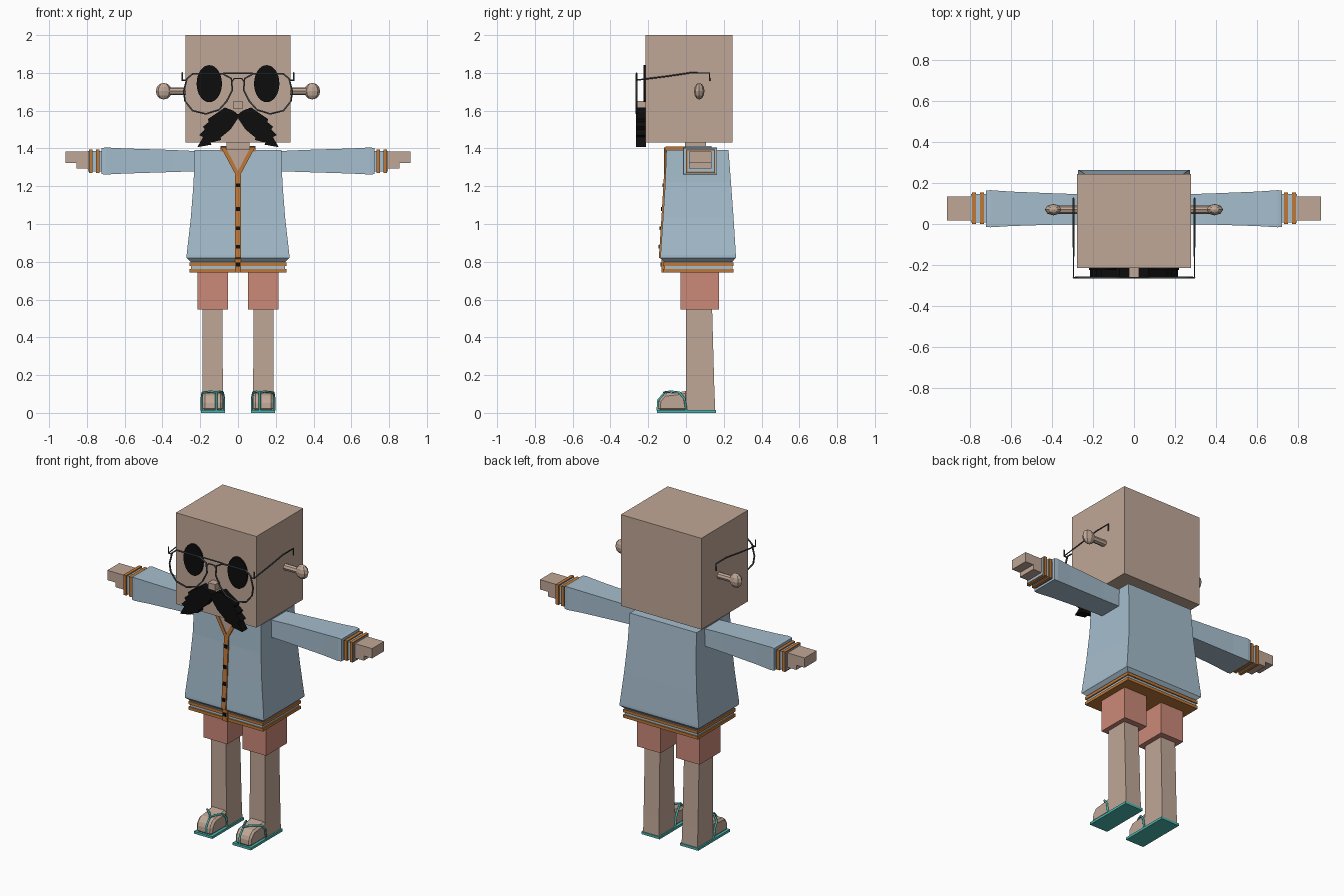
import bpy, bmesh, math
from mathutils import Vector

if "Cube" in bpy.data.objects:
    bpy.data.objects.remove(bpy.data.objects["Cube"])


def material(name, r, g, b):
    m = bpy.data.materials.new(name)
    m.use_nodes = True
    m.diffuse_color = (r, g, b, 1)
    m.node_tree.nodes["Principled BSDF"].inputs["Base Color"].default_value = (r, g, b, 1)
    return m


SKIN = material("skin", 0.53, 0.39, 0.31)
DENIM = material("light blue cloth", 0.38, 0.51, 0.61)
SALMON = material("salmon cloth", 0.60, 0.25, 0.19)
ORANGE = material("orange trim", 0.52, 0.19, 0.04)
TEAL = material("teal rubber", 0.07, 0.46, 0.42)
BLACK = material("black", 0.004, 0.004, 0.004)
METAL = material("dark metal", 0.06, 0.075, 0.08)


def finish(ob, mat, mirror):
    bpy.context.collection.objects.link(ob)
    ob.data.materials.append(mat)
    if mirror:
        mod = ob.modifiers.new("Mirror", 'MIRROR')
        mod.use_mirror_merge = False
    return ob


def skin_rings(name, rings, mat, mirror=False):
    """Join a list of matching rings of points and cap the ends."""
    bm = bmesh.new()
    loops = [[bm.verts.new(p) for p in ring] for ring in rings]
    n = len(loops[0])
    for a, b in zip(loops, loops[1:]):
        for i in range(n):
            bm.faces.new((a[i], a[(i + 1) % n], b[(i + 1) % n], b[i]))
    bm.faces.new(loops[0])
    bm.faces.new(loops[-1])
    bmesh.ops.recalc_face_normals(bm, faces=bm.faces)
    me = bpy.data.meshes.new(name)
    bm.to_mesh(me)
    bm.free()
    return finish(bpy.data.objects.new(name, me), mat, mirror)


def box(name, x, y, z, mat, mirror=False):
    rings = [[(x[0], y[0], h), (x[1], y[0], h), (x[1], y[1], h), (x[0], y[1], h)] for h in z]
    return skin_rings(name, rings, mat, mirror)


def loft_z(name, rows, mat, mirror=False):
    """Rows are height, x range, y range."""
    return skin_rings(name, [[(a, c, z), (b, c, z), (b, d, z), (a, d, z)]
                             for z, a, b, c, d in rows], mat, mirror)


def loft_x(name, rows, mat, mirror=False):
    """Rows are x, y range, z range."""
    return skin_rings(name, [[(x, a, c), (x, b, c), (x, b, d), (x, a, d)]
                             for x, a, b, c, d in rows], mat, mirror)


def plate(name, outline, y0, y1, mat, mirror=False):
    """Outline in x and z, extruded along y."""
    return skin_rings(name, [[(x, y, z) for x, z in outline] for y in (y0, y1)], mat, mirror)


def wire(name, paths, radius, mat, mirror=False):
    cu = bpy.data.curves.new(name, 'CURVE')
    cu.dimensions = '3D'
    cu.bevel_depth = radius
    cu.bevel_resolution = 1
    cu.use_fill_caps = True
    for pts, closed in paths:
        sp = cu.splines.new('POLY')
        sp.points.add(len(pts) - 1)
        for p, co in zip(sp.points, pts):
            p.co = (*co, 1)
        sp.use_cyclic_u = closed
    return finish(bpy.data.objects.new(name, cu), mat, mirror)


# Head, neck and nose
box("head", (-0.277, 0.277), (-0.215, 0.245), (1.432, 2.0), SKIN)
box("neck", (-0.06, 0.06), (-0.005, 0.105), (1.36, 1.44), SKIN)
box("nose", (-0.025, 0.025), (-0.26, -0.21), (1.61, 1.65), SKIN)

# Ears: a short stem with a faceted bulb
ring = lambda x, r: [(x, 0.07 + r * math.cos(k * math.pi / 4), 1.703 + r * math.sin(k * math.pi / 4))
                     for k in range(8)]
skin_rings("ear_stems", [ring(0.27, 0.02), ring(0.37, 0.02)], SKIN, True)
bm = bmesh.new()
bmesh.ops.create_uvsphere(bm, u_segments=8, v_segments=6, radius=1)
for v in bm.verts:
    v.co = Vector((0.393, 0.07, 1.703)) + v.co * Vector((0.042, 0.028, 0.044))
me = bpy.data.meshes.new("ear_bulbs")
bm.to_mesh(me)
bm.free()
finish(bpy.data.objects.new("ear_bulbs", me), SKIN, True)

# Eyes: flat upright ovals
oval = [(0.152 + 0.067 * math.cos(k * math.pi / 16), 1.743 + 0.098 * math.sin(k * math.pi / 16))
        for k in range(32)]
plate("eyes", oval, -0.224, -0.215, BLACK, True)

# Moustache with ragged tips
half = [(0, 1.58), (0.025, 1.6), (0.07, 1.617), (0.115, 1.585), (0.16, 1.555), (0.155, 1.54),
        (0.185, 1.515), (0.175, 1.5), (0.205, 1.47), (0.185, 1.46), (0.215, 1.407),
        (0.14, 1.42), (0.145, 1.43), (0.09, 1.445), (0.092, 1.458), (0.04, 1.5), (0, 1.56)]
plate("moustache", half, -0.264, -0.213, BLACK, True)

# Spectacles
G = -0.262
lens = [(0.035, 1.77), (0.03, 1.71), (0.06, 1.65), (0.1, 1.605), (0.17, 1.583), (0.24, 1.6),
        (0.28, 1.65), (0.288, 1.7), (0.27, 1.77), (0.24, 1.795), (0.08, 1.795)]
wire("spectacle_rims", [([(x, G, z) for x, z in lens], True)], 0.005, METAL, True)
wire("spectacle_bridge", [([(-0.08, G, 1.798), (0.08, G, 1.798)], False),
                          ([(-0.035, G, 1.75), (-0.02, G, 1.77), (0.02, G, 1.77), (0.035, G, 1.75)], False)],
     0.004, METAL)
wire("spectacle_arms", [([(0.27, G, 1.76), (0.295, G, 1.762), (0.295, -0.1, 1.782), (0.295, 0.02, 1.8),
                          (0.295, 0.125, 1.8), (0.295, 0.125, 1.757)], False),
                        ([(0.295, G, 1.76), (0.295, G, 1.802)], False)], 0.004, METAL, True)

# Jacket body flaring to the hem
loft_z("jacket", [(0.8, -0.25, 0.25, -0.115, 0.245), (0.82, -0.272, 0.272, -0.135, 0.264),
                  (0.835, -0.272, 0.272, -0.135, 0.264), (1.03, -0.25, 0.25, -0.122, 0.252),
                  (1.22, -0.235, 0.235, -0.11, 0.238), (1.392, -0.23, 0.23, -0.104, 0.225)], DENIM)
box("hem_band", (-0.25, 0.25), (-0.115, 0.245), (0.745, 0.81), DENIM)
for i, z in enumerate((0.753, 0.787)):
    box(f"hem_stripe_{i + 1}", (-0.257, 0.257), (-0.122, 0.252), (z - 0.009, z + 0.009), ORANGE)


def front_y(z):
    """Depth of the jacket front at a height."""
    if z < 0.82:
        return -0.122
    if z < 1.22:
        return -0.135 + (z - 0.835) / 0.385 * 0.025
    return -0.11 + (z - 1.22) / 0.172 * 0.006


# Button strip, open neckline and collar
strip = [(0.743, 0.125), (0.815, 0.125), (0.822, 0.138), (0.835, 0.138), (1.03, 0.125), (1.27, 0.111)]
loft_z("button_strip", [(z, -0.015, 0.015, -d - 0.005, -0.1) for z, d in strip], ORANGE)
for i, z in enumerate((0.785, 0.88, 0.978, 1.08, 1.205)):
    y = front_y(z)
    box(f"button_{i + 1}", (-0.01, 0.01), (y - 0.014, y), (z - 0.01, z + 0.01), BLACK)
plate("open_neckline", [(-0.07, 1.394), (0.07, 1.394), (0, 1.26)], -0.112, -0.104, SKIN)
plate("neckline_trim", [(0, 1.25), (0.015, 1.265), (0.09, 1.405), (0.065, 1.405), (0, 1.28)],
      -0.117, -0.1, ORANGE, True)
box("collar_front", (0.06, 0.092), (-0.108, 0.0), (1.385, 1.41), ORANGE, True)
box("collar_sides", (0.06, 0.092), (0.0, 0.135), (1.385, 1.412), DENIM, True)
box("collar_back", (-0.092, 0.092), (0.108, 0.135), (1.385, 1.412), DENIM)

# Sleeves, cuffs and hands
loft_x("sleeves", [(0.2, -0.002, 0.145, 1.28, 1.385), (0.35, -0.002, 0.148, 1.275, 1.392),
                   (0.6, -0.01, 0.158, 1.267, 1.4), (0.7, -0.016, 0.165, 1.262, 1.405),
                   (0.722, -0.014, 0.163, 1.264, 1.402)], DENIM, True)
box("cuffs", (0.7, 0.795), (0.008, 0.147), (1.277, 1.387), DENIM, True)
for i, x in enumerate((0.742, 0.78)):
    box(f"cuff_stripes_{i + 1}", (x - 0.01, x + 0.01), (0.0, 0.154), (1.27, 1.394), ORANGE, True)
box("hands", (0.78, 0.912), (0.017, 0.135), (1.322, 1.383), SKIN, True)
box("palms", (0.78, 0.855), (0.017, 0.135), (1.293, 1.33), SKIN, True)

# Shorts and legs
box("shorts", (0.053, 0.215), (-0.03, 0.175), (0.547, 0.76), SALMON, True)
loft_z("legs", [(0.01, 0.078, 0.187, 0.0, 0.155), (0.13, 0.08, 0.187, 0.0, 0.15),
                (0.56, 0.083, 0.187, 0.0, 0.138)], SKIN, True)

# Feet: rounded toes in front of the leg
side = [(0.01, 0.012), (-0.148, 0.012), (-0.145, 0.065), (-0.115, 0.1), (-0.05, 0.107), (0.01, 0.118)]
feet = skin_rings("feet", [[(x, y, z) for y, z in side] for x in (0.08, 0.188)], SKIN, True)
bevel = feet.modifiers.new("Bevel", 'BEVEL')
bevel.width = 0.012
bevel.segments = 1

# Sandals
box("sandal_soles", (0.07, 0.196), (-0.153, 0.16), (0.0, 0.015), TEAL, True)
wire("sandal_straps", [([(0.074, 0.002, 0.012), (0.074, -0.008, 0.075), (0.08, -0.035, 0.108),
                         (0.1, -0.08, 0.113), (0.115, -0.115, 0.108), (0.14, -0.08, 0.113),
                         (0.188, -0.035, 0.108), (0.193, -0.008, 0.075), (0.193, 0.002, 0.012)], False),
                       ([(0.115, -0.115, 0.105), (0.115, -0.147, 0.068), (0.115, -0.151, 0.012)], False)],
     0.006, TEAL, True)
